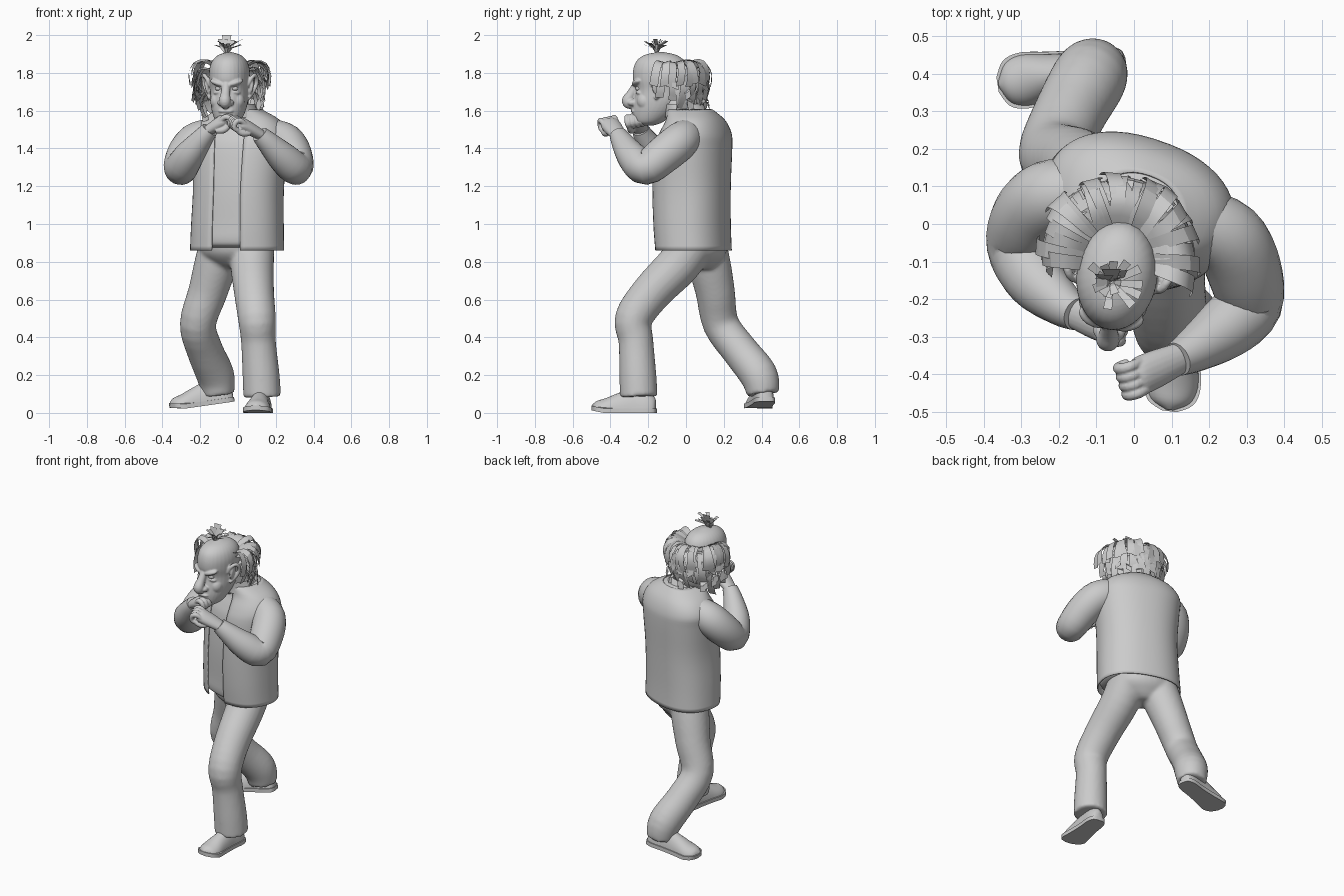
import bpy, bmesh, random
from math import sin, cos, pi, radians, copysign
from mathutils import Vector, Matrix

if "Cube" in bpy.data.objects:
    bpy.data.objects.remove(bpy.data.objects["Cube"])

random.seed(4)
I = Matrix.Identity(4)


def finish(name, bm, angle=50, M=I):
    bm.transform(M)
    bmesh.ops.recalc_face_normals(bm, faces=bm.faces)
    me = bpy.data.meshes.new(name)
    bm.to_mesh(me)
    bm.free()
    me.shade_smooth()
    me.set_sharp_from_angle(angle=radians(angle))
    ob = bpy.data.objects.new(name, me)
    bpy.context.collection.objects.link(ob)
    return ob


def fuse(name, parts, voxel, smooth):
    """Melt overlapping parts into one continuous skin."""
    bm = bmesh.new()
    for o in parts:
        bm.from_mesh(o.data)
        bpy.data.objects.remove(o)
    ob = finish(name, bm)
    m = ob.modifiers.new("melt", 'REMESH')
    m.mode, m.voxel_size, m.use_smooth_shade = 'VOXEL', voxel, True
    s = ob.modifiers.new("soften", 'SMOOTH')
    s.factor, s.iterations = .5, smooth


def spline(p, n=4):
    out = []
    for i in range(len(p) - 1):
        a, b, c, d = p[max(i - 1, 0)], p[i], p[i + 1], p[min(i + 2, len(p) - 1)]
        for k in range(n):
            t = k / n
            out.append(tuple(0.5 * (2 * q + (r - o) * t + (2 * o - 5 * q + 4 * r - s) * t * t
                             + (3 * q - o - 3 * r + s) * t ** 3) for o, q, r, s in zip(a, b, c, d)))
    return out + [tuple(p[-1])]


def skin(name, rings, closed=True, M=I):
    bm = bmesh.new()
    vs = [[bm.verts.new(p) for p in r] for r in rings]
    n = len(rings[0])
    for a, b in zip(vs, vs[1:]):
        for i in range(n if closed else n - 1):
            j = (i + 1) % n
            bm.faces.new((a[i], a[j], b[j], b[i]))
    if closed:
        bm.faces.new(vs[0])
        bm.faces.new(vs[-1])
    return finish(name, bm, 50, M)


def loft(name, rows, yaw=0, gap=0, power=2, seg=32, M=I):
    """Horizontal rings: rows of (z, cx, cy, rx, ry); gap leaves the front open."""
    e, rings = 2 / power, []
    c, s = cos(radians(yaw)), sin(radians(yaw))
    for z, cx, cy, rx, ry in spline(rows):
        ring = []
        for i in range(seg):
            a = gap + (2 * pi - 2 * gap) * i / (seg - 1 if gap else seg)
            x = rx * copysign(abs(sin(a)) ** e, sin(a))
            y = -ry * copysign(abs(cos(a)) ** e, cos(a))
            ring.append((cx + x * c - y * s, cy + x * s + y * c, z))
        rings.append(ring)
    return skin(name, rings, not gap, M)


def tube(name, pts, ref=(1, 0, 0), seg=20, flat=1, M=I):
    """Round limb through (x, y, z, r); flat scales the radius across ref."""
    p = spline(pts)
    pos = [Vector(q[:3]) for q in p]
    rings = []
    for i, q in enumerate(p):
        t = (pos[min(i + 1, len(p) - 1)] - pos[max(i - 1, 0)]).normalized()
        u = Vector(ref)
        u = (u - t * u.dot(t)).normalized()
        v = t.cross(u) * flat
        rings.append([pos[i] + (u * cos(a) + v * sin(a)) * q[3]
                      for a in (2 * pi * k / seg for k in range(seg))])
    return skin(name, rings, M=M)


def ball(name, loc, size, rot=(0, 0, 0), M=I):
    bm = bmesh.new()
    bmesh.ops.create_uvsphere(bm, u_segments=20, v_segments=12, radius=1)
    R = Matrix.Rotation(rot[2], 4, 'Z') @ Matrix.Rotation(rot[1], 4, 'Y') @ Matrix.Rotation(rot[0], 4, 'X')
    return finish(name, bm, 50, M @ Matrix.Translation(loc) @ R @ Matrix.Diagonal((*size, 1)))


# Torso: open vest over a shirt, turned toward -x
vest_rows = [(.86, -.005, .04, .248, .186), (1.0, -.003, .032, .243, .19), (1.2, .003, .03, .238, .193),
             (1.4, .01, .04, .252, .188), (1.48, .012, .05, .252, .172), (1.55, .015, .05, .205, .14),
             (1.605, .005, .02, .115, .115)]
vest = loft("vest", vest_rows, -19, .27, 2.3, 48)
thick = vest.modifiers.new("cloth", 'SOLIDIFY')
thick.thickness = .006
thick.offset = 0
shirt = [(z, x, y, a - .008, b - .006) for z, x, y, a, b in vest_rows[1:]]
loft("shirt", [(.87, -.01, .04, .17, .12), (.885, -.01, .036, .222, .168), (.92, -.01, .034, .236, .182)] + shirt,
     -19, 0, 2.3, 48)
loft("collar", [(1.565, .005, .015, .125, .125), (1.6, 0, 0, .108, .112), (1.635, -.01, -.015, .1, .105)], -15, .25)
tube("neck", [(.0, .04, 1.52, .09), (-.02, -.03, 1.6, .082), (-.045, -.1, 1.68, .08)])

# Trousers
fuse("trousers", [
    loft("seat", [(.76, -.02, .075, .06, .06), (.79, -.015, .065, .13, .105), (.85, -.01, .055, .195, .155),
                  (.95, -.01, .045, .21, .16)], -19),
    tube("front_leg", [(.08, .06, .93, .115), (.075, -.035, .79, .115), (.085, -.18, .64, .106), (.1, -.277, .5, .1),
                       (.108, -.265, .38, .092), (.122, -.255, .2, .098), (.128, -.25, .085, .1)], seg=28),
    tube("back_leg", [(-.08, .09, .93, .115), (-.12, .125, .78, .113), (-.16, .155, .64, .104),
                      (-.212, .185, .47, .096), (-.175, .285, .33, .096), (-.12, .385, .2, .1),
                      (-.105, .408, .1, .086)], seg=28)], .011, 5)

# Shoes: rows of (y, half width, height), toe toward -y
shoe_rows = spline([(.17, .012, .05), (.16, .036, .07), (.12, .05, .1), (.05, .052, .115), (-.03, .06, .09),
                    (-.1, .069, .062), (-.145, .055, .048), (-.168, .014, .03)])
for name, loc, yaw, pitch in (("front", (.115, -.328, 0), -7, 0), ("back", (-.19, .398, .037), -81, 8)):
    M = Matrix.Translation(loc) @ Matrix.Rotation(radians(yaw), 4, 'Z') @ Matrix.Rotation(radians(pitch), 4, 'X')
    skin(name + "_shoe", [[(w * cos(pi * k / 14), y, .015 + h * sin(pi * k / 14)) for k in range(15)]
                          for y, w, h in shoe_rows], M=M)
    side = [(w + .006, y * 1.02) for y, w, h in shoe_rows]
    outline = side + [(-x, y) for x, y in reversed(side)]
    skin(name + "_sole", [[(x, y, z + max(0, -.1 - y) * .2) for x, y in outline] for z in (0, .024)], M=M)


# Arms raised with fists in front of the face
def arm(name, pts, knuckles):
    s, e, w = (Vector(pts[i][:3]) for i in (0, 3, -1))
    tube(name + "_sleeve", pts, (e - s).cross(w - e), 24)
    k = Vector(knuckles)
    d = (k - w).normalized()
    across = Vector((0, 1, 0))
    across = (across - d * across.dot(d)).normalized()
    down = d.cross(across)
    down *= -1 if down.z > 0 else 1
    hand = [tube("palm", [(*(w - d * .03), .04), (*w, .043), (*(w + (k - w) * .6 + down * .006), .051),
                          (*(k + down * .01), .05), (*(k + d * .015 + down * .012), .03)], across, 20, .68)]
    for i in range(4):
        b = k + across * (i - 1.5) * .025
        path = [(-.015, .0, .012), (.025, -.002, .015), (.043, .02, .015), (.03, .048, .014),
                (.0, .048, .012), (-.006, .046, .004)]
        hand.append(tube("finger", [(*(b + d * f + down * g), r) for f, g, r in path], across, 10))
    th = [(-.06, .025, .014), (-.03, .045, .018), (.0, .05, .015), (.02, .046, .012), (.026, .044, .004)]
    hand.append(tube("thumb", [(*(k + d * f + down * g - across * .035), r) for f, g, r in th], across, 10))
    fuse(name + "_fist", hand, .004, 2)


arm("left", [(.16, .01, 1.47, .09), (.248, -.035, 1.435, .1), (.292, -.12, 1.365, .1), (.304, -.215, 1.297, .09),
             (.24, -.28, 1.35, .082), (.16, -.335, 1.43, .06), (.115, -.36, 1.475, .046)], (.02, -.405, 1.54))
arm("right", [(-.15, .08, 1.47, .09), (-.225, .07, 1.435, .1), (-.278, .02, 1.365, .1), (-.302, -.06, 1.297, .09),
              (-.26, -.15, 1.36, .08), (-.19, -.215, 1.45, .058), (-.15, -.24, 1.5, .045)], (-.08, -.265, 1.555))

# Head, local origin on its vertical axis, features melted into one skin
H = Matrix.Translation((-.045, -.135, 0)) @ Matrix.Rotation(radians(-8), 4, 'Z')
head = [loft("skull", [(1.522, 0, -.07, .03, .035), (1.54, 0, -.062, .062, .075), (1.59, 0, -.035, .086, .113),
                       (1.65, 0, -.01, .099, .132), (1.71, 0, 0, .102, .132), (1.765, 0, 0, .107, .147),
                       (1.82, 0, 0, .106, .145), (1.865, 0, 0, .09, .126), (1.895, 0, 0, .058, .084),
                       (1.91, 0, 0, .012, .018)], M=H),
        tube("nose", [(0, -.115, 1.765, .018), (0, -.132, 1.73, .022), (0, -.155, 1.69, .025), (0, -.175, 1.655, .031),
                      (0, -.165, 1.636, .028), (0, -.13, 1.626, .014)], M=H),
        ball("upper_lip", (0, -.136, 1.597), (.042, .022, .012), M=H),
        ball("lower_lip", (0, -.13, 1.574), (.034, .024, .012), M=H),
        ball("chin", (0, -.115, 1.545), (.04, .035, .026), M=H)]
for s, side in ((-1, "right"), (1, "left")):
    ball(side + "_eye", (s * .042, -.11, 1.717), (.02, .018, .013), M=H)
    head += [
        ball("brow", (s * .046, -.12, 1.747), (.046, .026, .016), (0, -s * .3, s * .35), H),
        ball("lid", (s * .044, -.104, 1.697), (.03, .022, .012), (0, s * .15, s * .35), H),
        ball("nostril", (s * .025, -.148, 1.642), (.019, .026, .017), M=H),
        ball("cheek", (s * .056, -.075, 1.65), (.036, .043, .045), M=H),
        tube("ear_rim", [(s * .1, -.03, 1.73, .008), (s * .122, -.022, 1.775, .011), (s * .138, .008, 1.785, .012),
                         (s * .14, .03, 1.745, .012), (s * .12, .015, 1.695, .012),
                         (s * .1, -.015, 1.665, .012)], (1, 0, .2), 10, M=H),
        ball("ear_bowl", (s * .113, .002, 1.73), (.013, .033, .048), (0, s * .15, s * .4), H)]
fuse("head", head, .0045, 5)

# Hair: flat cards around the sides and back, in overlapping layers
hair = bmesh.new()


def card(points, side, w0, w1):
    row = None
    for i, p in enumerate(points):
        w = w0 + (w1 - w0) * i / (len(points) - 1)
        new = [hair.verts.new(p - side * w / 2), hair.verts.new(p + side * w / 2)]
        if row:
            hair.faces.new((row[0], row[1], new[1], new[0]))
        row = new


layers = [([(.09, 1.835), (.14, 1.862), (.19, 1.85), (.215, 1.795), (.207, 1.735)], 84, 22),
          ([(.09, 1.81), (.15, 1.825), (.185, 1.785), (.197, 1.72), (.178, 1.66)], 91, 22),
          ([(.095, 1.76), (.15, 1.77), (.182, 1.73), (.182, 1.67), (.16, 1.615)], 102, 20),
          ([(.1, 1.71), (.14, 1.7), (.165, 1.655), (.15, 1.605), (.13, 1.58)], 115, 16)]
for prof, start, n in layers:
    prof = spline(prof, 2)
    for i in range(n):
        f = radians(start + (360 - 2 * start) * (i + random.uniform(-.3, .3)) / (n - 1))
        out, side = Vector((sin(f), -cos(f) * 1.12, 0)), Vector((cos(f), sin(f), random.uniform(-.35, .35)))
        k, dz, sway = random.uniform(.92, 1.03), random.uniform(-.02, .01), random.uniform(-.05, .05)
        pts = [Vector((-.042, -.1, z + dz * j / 8)) + out * r * (1 + (k - 1) * min(j, 3) / 3) + side * sway * j / 8
               for j, (r, z) in enumerate(prof)]
        card(pts, side, .036, .046)
# loose flicked tips
for i in range(40):
    f = radians(random.uniform(95, 265))
    z = random.uniform(1.65, 1.84)
    out, side = Vector((sin(f), -cos(f) * 1.1, 0)), Vector((cos(f), sin(f), random.uniform(-.8, .8)))
    a = Vector((-.042, -.1, z)) + out * .175
    card([a, a + out * .024 - Vector((0, 0, .02)), a + out * .03 - Vector((0, 0, .055))], side, .03, .035)
# top tuft
base = Vector((-.06, -.155, 1.895))
for i in range(16):
    f = 2 * pi * i / 16 + random.uniform(-.15, .15)
    out, side = Vector((sin(f), -cos(f), 0)), Vector((cos(f), sin(f), 0))
    r, h = random.uniform(.03, .085), random.uniform(.05, .085)
    card([base, base + out * r * .3 + Vector((0, 0, h * .65)), base + out * r + Vector((0, 0, h))], side, .008, .024)
for dx, dy, h in ((0, .035, .105), (-.02, .02, .085), (.018, .03, .08)):
    card([base, base + Vector((dx, dy * .4, h * .5)), base + Vector((dx, dy, h))], Vector((1, dx * 5, 0)), .015, .05)
finish("hair_cards", hair, 30)
